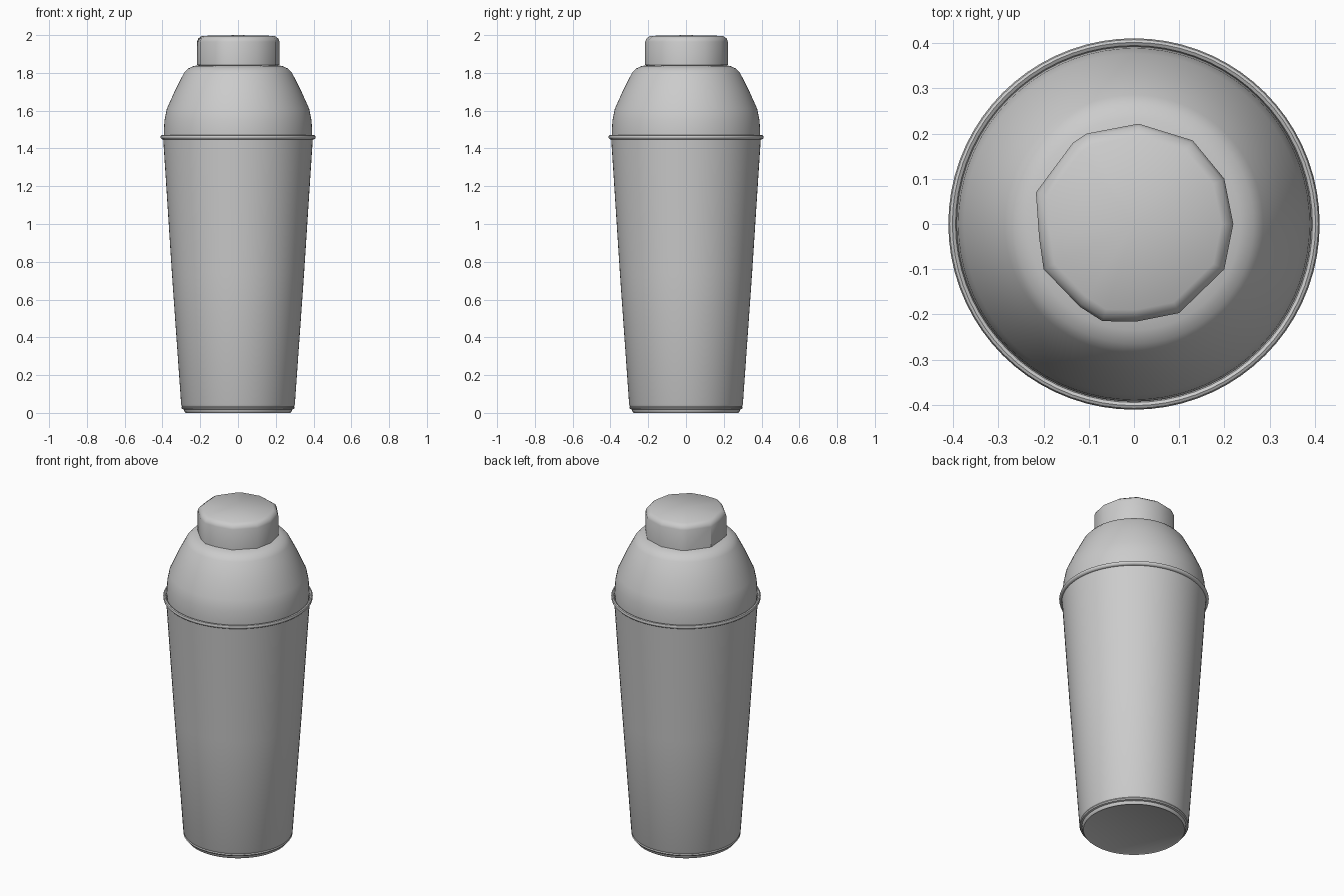
import bpy, bmesh, math

if "Cube" in bpy.data.objects:
    bpy.data.objects.remove(bpy.data.objects["Cube"])

TAU = 2 * math.pi


def loft(name, outline, profile, angle):
    """Stack scaled copies of a unit outline along (radius, z) profile points."""
    bm = bmesh.new()
    rings = []
    for r, z in profile:
        if r == 0:
            rings.append([bm.verts.new((0, 0, z))])
        else:
            rings.append([bm.verts.new((x * r, y * r, z)) for x, y in outline])
    n = len(outline)
    for a, b in zip(rings, rings[1:]):
        for i in range(n):
            j = (i + 1) % n
            if len(a) == 1:
                bm.faces.new((a[0], b[j], b[i]))
            elif len(b) == 1:
                bm.faces.new((a[i], a[j], b[0]))
            else:
                bm.faces.new((a[i], a[j], b[j], b[i]))
    bmesh.ops.recalc_face_normals(bm, faces=bm.faces)
    mesh = bpy.data.meshes.new(name)
    bm.to_mesh(mesh)
    bm.free()
    obj = bpy.data.objects.new(name, mesh)
    bpy.context.collection.objects.link(obj)
    bpy.ops.object.select_all(action='DESELECT')
    obj.select_set(True)
    bpy.context.view_layer.objects.active = obj
    bpy.ops.object.shade_smooth_by_angle(angle=math.radians(angle))
    return obj


circle = [(math.cos(TAU * i / 72), math.sin(TAU * i / 72)) for i in range(72)]

# Tapered cup with stepped foot and rolled rim
loft("cup", circle, [
    (0, 0.004), (0.27, 0.004), (0.278, 0), (0.284, 0.006), (0.286, 0.018),
    (0.296, 0.021), (0.300, 0.028), (0.297, 0.035), (0.301, 0.045),
    (0.350, 0.74), (0.394, 1.42), (0.396, 1.448),
    (0.404, 1.449), (0.410, 1.455), (0.411, 1.462), (0.408, 1.469),
    (0.402, 1.472), (0.395, 1.468), (0.392, 1.455)], 40)

# Domed strainer lid with short neck tucked under the cap
loft("lid", circle, [
    (0.392, 1.455), (0.393, 1.49), (0.389, 1.55), (0.377, 1.61),
    (0.332, 1.71), (0.286, 1.80), (0.265, 1.823), (0.235, 1.836),
    (0.205, 1.841)], 50)

# Coarse, slightly uneven faceted cap
corners = [(0.22, 0), (0.2, 0.1), (0.13, 0.185), (0.01, 0.222), (-0.105, 0.2),
           (-0.135, 0.18), (-0.217, 0.07), (-0.21, -0.03), (-0.2, -0.1),
           (-0.12, -0.183), (-0.07, -0.215), (0.005, -0.216), (0.1, -0.197),
           (0.2, -0.1)]
loft("cap", corners, [
    (0.95, 1.838), (1, 1.842), (1, 1.965), (0.97, 1.982), (0.88, 1.996),
    (0, 2.0)], 40)
